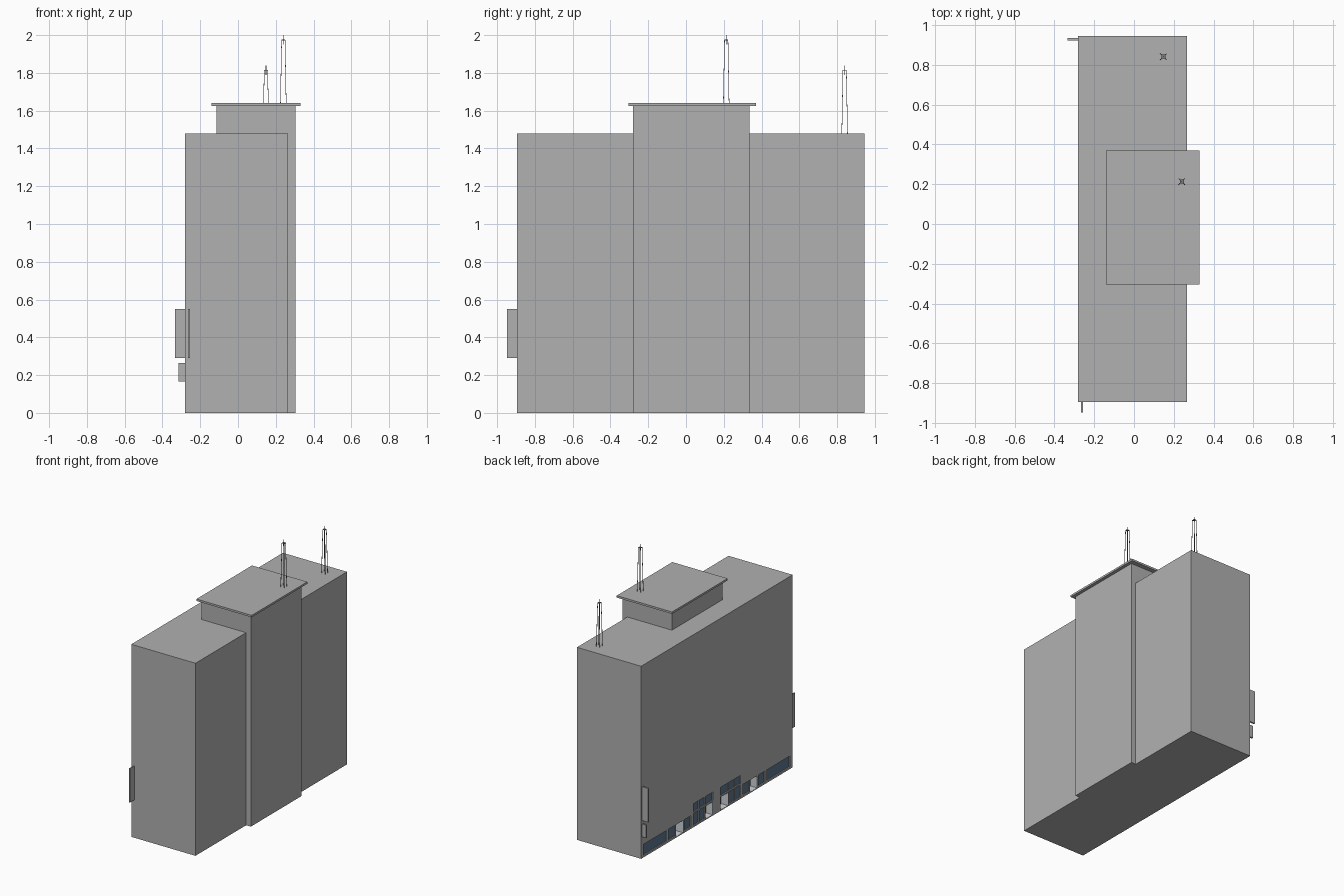
import bpy
from mathutils import Vector

if "Cube" in bpy.data.objects:
    bpy.data.objects.remove(bpy.data.objects["Cube"], do_unlink=True)


def material(name, color):
    m = bpy.data.materials.new(name)
    m.use_nodes = True
    m.diffuse_color = (*color, 1)
    m.node_tree.nodes["Principled BSDF"].inputs["Base Color"].default_value = (*color, 1)
    return m


WALL = material("wall grey", (0.44, 0.44, 0.44))
GLASS = material("blue glass", (0.11, 0.19, 0.29))
LIGHT = material("pale entrance", (0.62, 0.65, 0.68))
STEEL = material("mast steel", (0.2, 0.2, 0.2))


def box(name, x, y, z, mat):
    """Box from three (low, high) ranges."""
    bpy.ops.mesh.primitive_cube_add(size=1)
    ob = bpy.context.object
    ob.name = name
    for v in ob.data.vertices:
        v.co = [a + (c + 0.5) * (b - a) for c, (a, b) in zip(v.co, (x, y, z))]
    ob.data.materials.append(mat)
    return ob


# Main block, stair tower and overhanging roof slab
FACE, MID = -0.28, 0.025
body = box("main_block", (FACE, 0.265), (-0.895, 0.945), (0, 1.48), WALL)
box("stair_tower", (-0.115, 0.305), (-0.28, 0.335), (0, 1.625), WALL)
box("tower_roof_slab", (-0.14, 0.33), (-0.305, 0.37), (1.625, 1.64), WALL)


def cut(y, z, depth):
    cutter = box("opening_cutter", (FACE - 0.1, FACE + depth), y, z, WALL)
    mod = body.modifiers.new("opening", "BOOLEAN")
    mod.operation, mod.solver, mod.object = "DIFFERENCE", "EXACT", cutter
    bpy.context.view_layer.objects.active = body
    bpy.ops.object.modifier_apply(modifier=mod.name)
    bpy.data.objects.remove(cutter, do_unlink=True)


def window(name, y, z, depth=0.012):
    cut(y, z, depth)
    box(name, (FACE + depth - 0.004, FACE + depth + 0.002), y, z, GLASS)


def doorway(name, y, top):
    z, depth = (0.003, top), 0.06
    cut(y, z, depth)
    back = FACE + depth
    for edge in y:
        inward = 0.003 if edge == y[0] else -0.003
        box(name + "_side", (FACE + 0.003, back), sorted((edge, edge + inward)), z, LIGHT)
    box(name + "_door", (back - 0.004, back + 0.002), (y[0] + 0.01, y[1] - 0.01),
        (z[0], top - 0.012), GLASS)
    box(name + "_floor", (FACE + 0.003, back), y, (0.002, 0.005), LIGHT)


# Shop front on the ground floor, mirrored about its middle
for side, label in ((1, "back"), (-1, "front")):
    def span(a, b):
        return sorted((MID + side * a, MID + side * b))

    window(label + "_shop_window", span(0.61, 0.89), (0.015, 0.1))
    window(label + "_outer_pane", span(0.505, 0.585), (0.015, 0.1))
    window(label + "_inner_pane", span(0.315, 0.395), (0.015, 0.1))
    doorway(label + "_side_entrance", span(0.405, 0.495), 0.1)
    doorway(label + "_main_entrance", span(0.045, 0.14), 0.105)
    for a, b in ((0.15, 0.213), (0.22, 0.285)):
        window(label + "_lobby_pane", span(a, b), (0.012, 0.105))
        window(label + "_lobby_transom", span(a, b), (0.115, 0.18))
    window(label + "_entrance_transom", span(0.045, 0.14), (0.115, 0.18))

# Projecting signs at the two street corners
box("front_corner_sign", (-0.265, -0.255), (-0.947, -0.895), (0.29, 0.55), WALL)
box("back_corner_sign", (-0.333, -0.28), (0.922, 0.934), (0.29, 0.55), WALL)
box("back_small_sign", (-0.316, -0.28), (0.922, 0.934), (0.165, 0.263), WALL)


def rod(name, start, end, radius):
    a, b = Vector(start), Vector(end)
    bpy.ops.mesh.primitive_cylinder_add(vertices=4, radius=radius, depth=(b - a).length,
                                        location=(a + b) / 2)
    ob = bpy.context.object
    ob.name = name
    ob.rotation_euler = (b - a).to_track_quat("Z", "Y").to_euler()
    ob.data.materials.append(STEEL)


# Four-legged roof masts, each with a central tip
for name, x, y, base, top in (("tower_mast", 0.24, 0.213, 1.64, 2.0),
                              ("back_mast", 0.148, 0.84, 1.48, 1.84)):
    for i in (-1, 1):
        for j in (-1, 1):
            rod(name + "_leg", (x + i * 0.015, y + j * 0.015, base),
                (x + i * 0.009, y + j * 0.009, top - 0.025), 0.002)
    rod(name + "_tip", (x, y, top - 0.05), (x, y, top), 0.002)
    box(name + "_cap", (x - 0.01, x + 0.01), (y - 0.01, y + 0.01),
        (top - 0.028, top - 0.024), STEEL)
